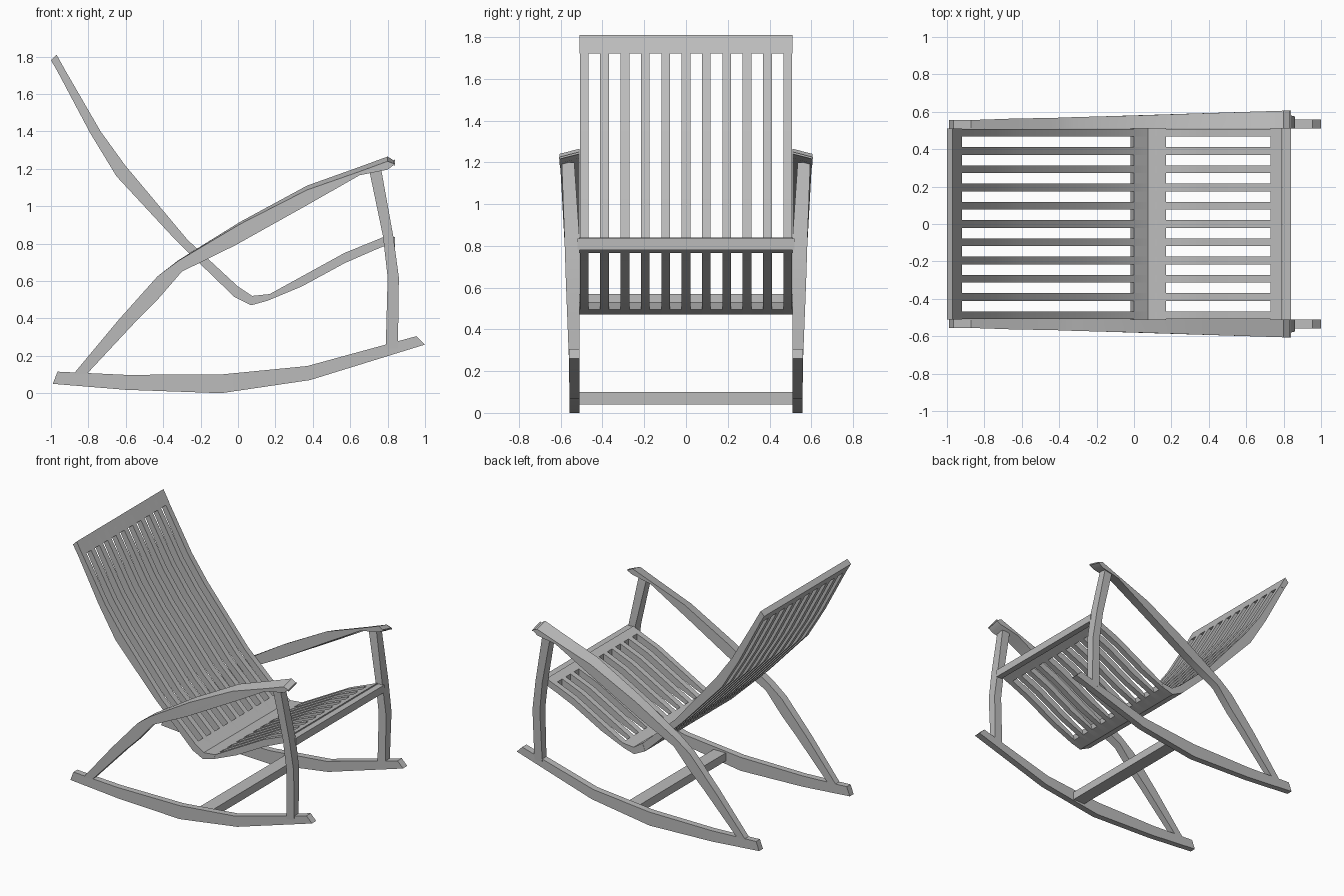
import bpy
import bmesh
import math

default_cube = bpy.data.objects.get("Cube")
if default_cube:
    bpy.data.objects.remove(default_cube, do_unlink=True)

# One plain grey finish for the whole chair
grey = bpy.data.materials.new("plain_grey")
grey.use_nodes = True
grey_colour = (0.5, 0.5, 0.5, 1.0)
grey.diffuse_color = grey_colour
grey.node_tree.nodes["Principled BSDF"].inputs["Base Color"].default_value = grey_colour


def make_bar(name, sections):
    """Skin a four-sided bar through a list of four-corner sections and cap it."""
    bm = bmesh.new()
    rings = [[bm.verts.new(corner) for corner in section] for section in sections]
    for ring, following in zip(rings, rings[1:]):
        for i in range(4):
            j = (i + 1) % 4
            bm.faces.new((ring[i], ring[j], following[j], following[i]))
    bm.faces.new(rings[0])
    bm.faces.new(rings[-1])
    bmesh.ops.recalc_face_normals(bm, faces=bm.faces)
    mesh = bpy.data.meshes.new(name)
    bm.to_mesh(mesh)
    bm.free()
    mesh.materials.append(grey)
    bar = bpy.data.objects.new(name, mesh)
    bpy.context.scene.collection.objects.link(bar)
    bpy.ops.object.select_all(action="DESELECT")
    bar.select_set(True)
    bpy.context.view_layer.objects.active = bar
    bpy.ops.object.shade_smooth_by_angle(angle=math.radians(25))
    return bar


def profile_bar(name, profile, y_min, y_max):
    """Extrude a side band, given as (lower, upper) points, across the chair."""
    make_bar(name, [
        [(lx, y_min, lz), (lx, y_max, lz), (ux, y_max, uz), (ux, y_min, uz)]
        for (lx, lz), (ux, uz) in profile])


def side_bar(name, profile, inner, outer_start, outer_end, side, tilt=0.0):
    """Side part whose outer face flares along x and slopes by the tilt."""
    first, last = profile[0][0][0], profile[-1][0][0]
    sections = []
    for (lx, lz), (ux, uz) in profile:
        blend = (lx - first) / (last - first)
        outer = side * (outer_start + (outer_end - outer_start) * blend)
        drop = tilt * max(0.0, min(1.0, blend * 2 - 0.5))
        sections.append([(lx, side * inner, lz + drop), (lx, outer, lz),
                         (ux, outer, uz - drop), (ux, side * inner, uz)])
    make_bar(name, sections)


def box(name, x_min, x_max, half_width, z_min, z_max):
    profile_bar(name, [((x_min, z_min), (x_min, z_max)),
                       ((x_max, z_min), (x_max, z_max))], -half_width, half_width)


# Side profile of the reclined back, the bend and the seat
top_rail = [((-1, 1.78), (-0.97, 1.81)), ((-0.965, 1.72), (-0.92, 1.72))]
back = [((-0.79, 1.39), (-0.735, 1.4)), ((-0.65, 1.16), (-0.605, 1.22)),
        ((-0.35, 0.83), (-0.23, 0.78))]
bend = [((-0.02, 0.515), (0, 0.57)), ((0.07, 0.47), (0.075, 0.52)),
        ((0.16, 0.495), (0.17, 0.53))]
seat = [((0.34, 0.57), (0.37, 0.64)), ((0.57, 0.695), (0.57, 0.75))]
seat_end = [((0.73, 0.765), (0.73, 0.815)), ((0.79, 0.79), (0.79, 0.84))]

# Straighten the back section above the bend
back[-1] = ((-0.33, 0.815), (-0.27, 0.82))

# Slats and the two outer rails run the full length
half = 0.51
slat_profile = top_rail + back + bend + seat + seat_end
slat_width, spacing = 0.042, 0.0975
for i in range(-5, 6):
    name = "seat_rail" if abs(i) == 5 else "slat"
    centre = i * spacing
    profile_bar(f"{name}_{i + 6}", slat_profile,
                centre - slat_width / 2, centre + slat_width / 2)

# Cross boards joining the slats
profile_bar("top_rail", top_rail, -half, half)
profile_bar("bend_board", bend, -half, half)
profile_bar("seat_end_rail", seat_end, -half, half)
box("front_crossbar", 0.795, 0.84, half + 0.01, 0.78, 0.835)
box("lower_stretcher", 0.03, 0.13, half + 0.01, 0.04, 0.1)

# Side frame profiles
rocker = [((-0.99, 0.05), (-0.965, 0.115)), ((-0.6, 0.018), (-0.6, 0.098)),
          ((-0.09, 0), (-0.09, 0.1)), ((0.385, 0.07), (0.37, 0.145)),
          ((1, 0.26), (0.955, 0.305))]
arm = [((-0.82, 0.09), (-0.89, 0.09)), ((-0.54, 0.39), (-0.64, 0.39)),
       ((-0.43, 0.5), (-0.43, 0.625)), ((-0.3, 0.65), (-0.32, 0.71)),
       ((-0.016, 0.79), (0.01, 0.915)), ((0.36, 1), (0.37, 1.11)),
       ((0.65, 1.165), (0.65, 1.21)), ((0.8, 1.195), (0.8, 1.265)),
       ((0.84, 1.225), (0.84, 1.24))]
# Front post rows: height, rear x, front x, inner y, outer y
post = [(0.24, 0.79, 0.855, 0.51, 0.56), (0.62, 0.8, 0.86, 0.51, 0.575),
        (0.84, 0.775, 0.83, 0.51, 0.582), (1.2, 0.7, 0.765, 0.535, 0.595)]

for side, label in ((-1, "near"), (1, "far")):
    side_bar(f"{label}_rocker", rocker, half, 0.555, 0.56, side)
    side_bar(f"{label}_armrest_and_rear_leg", arm, half, 0.555, 0.607, side, 0.025)
    make_bar(f"{label}_front_post", [
        [(x0, side * y0, z), (x1, side * y0, z), (x1, side * y1, z), (x0, side * y1, z)]
        for z, x0, x1, y0, y1 in post])
